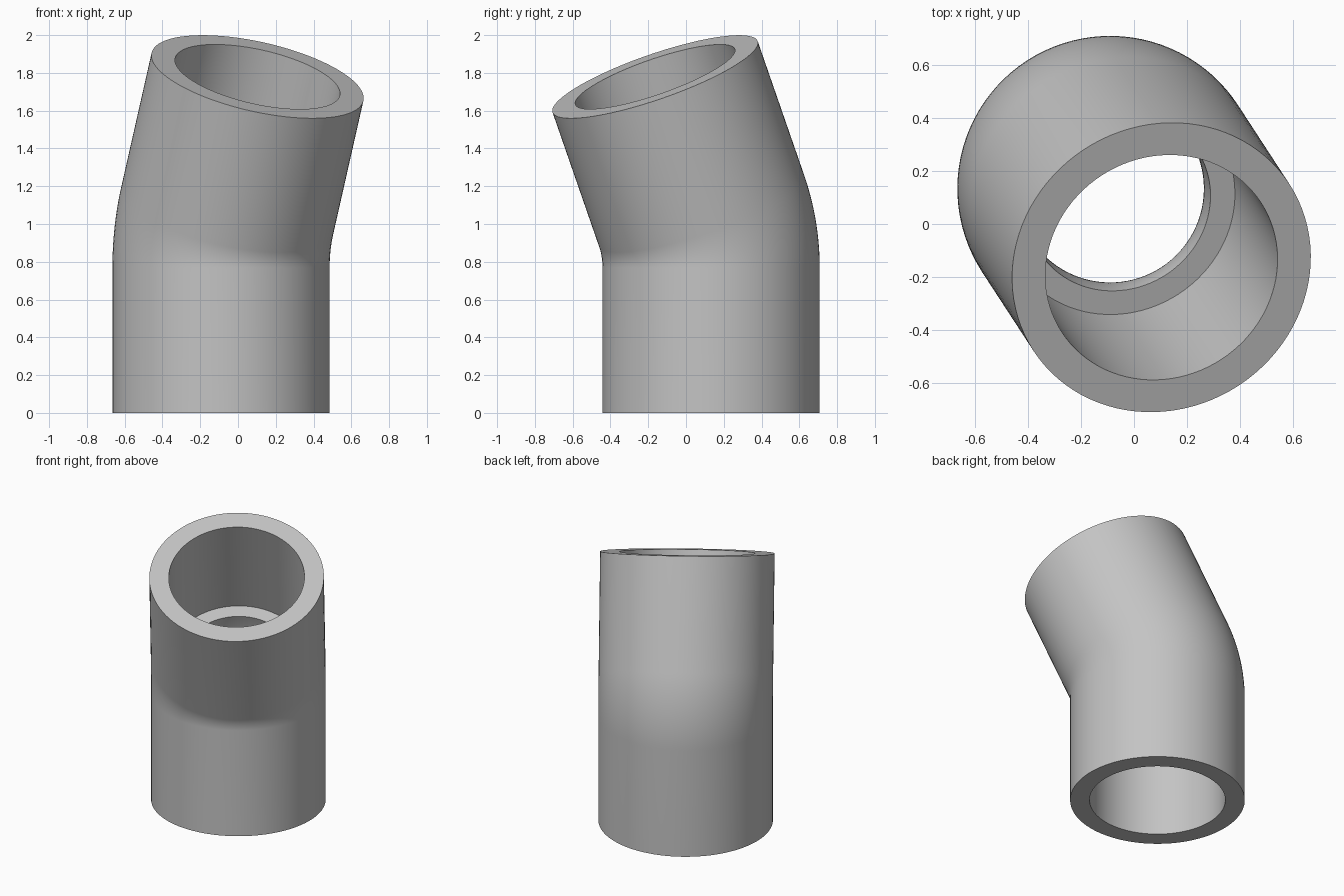
import bpy, bmesh, math
from mathutils import Vector, Matrix

cube = bpy.data.objects.get("Cube")
if cube:
    bpy.data.objects.remove(cube, do_unlink=True)

# Main dimensions
OUTER, SOCKET, BORE = 0.575, 0.447, 0.353
ANGLE = math.radians(22.5)
BEND_RADIUS = 0.79
LEG = 0.925 - BEND_RADIUS * math.tan(ANGLE / 2)
HEADING = math.radians(-56.9)
BASE = Vector((-0.09, 0.133, 0))
SIDES, STEPS = 96, 16


def frame(t, along):
    """Placement at bend fraction t, moved a further distance along the axis."""
    a = t * ANGLE
    centre = Vector((BEND_RADIUS * (1 - math.cos(a)), 0, LEG + BEND_RADIUS * math.sin(a)))
    centre += along * Vector((math.sin(a), 0, math.cos(a)))
    return (Matrix.Translation(BASE) @ Matrix.Rotation(HEADING, 4, 'Z')
            @ Matrix.Translation(centre) @ Matrix.Rotation(a, 4, 'Y'))


def ring(bm, t, along, radius):
    m = frame(t, along)
    turns = [2 * math.pi * i / SIDES for i in range(SIDES)]
    return [bm.verts.new(m @ Vector((radius * math.cos(u), radius * math.sin(u), 0))) for u in turns]


# Wall section: up the outside, over the rim, then back down socket, bore and socket
bend = [i / STEPS for i in range(STEPS + 1)]
section = [(0, -LEG, OUTER)] + [(t, 0, OUTER) for t in bend] + [(1, LEG, OUTER)]
section += [(1, LEG, SOCKET), (1, 0, SOCKET)]
section += [(t, 0, BORE) for t in reversed(bend)]
section += [(0, 0, SOCKET), (0, -LEG, SOCKET)]

# Sweep the section into one closed wall
bm = bmesh.new()
rings = [ring(bm, *s) for s in section]
for k, low in enumerate(rings):
    high = rings[(k + 1) % len(rings)]
    for i in range(SIDES):
        j = (i + 1) % SIDES
        bm.faces.new((low[i], low[j], high[j], high[i]))
bmesh.ops.recalc_face_normals(bm, faces=bm.faces)
mesh = bpy.data.meshes.new("pipe_elbow")
bm.to_mesh(mesh)
bm.free()

elbow = bpy.data.objects.new("pipe_elbow", mesh)
bpy.context.collection.objects.link(elbow)

# Plain grey plastic
grey = bpy.data.materials.new("grey plastic")
grey.use_nodes = True
colour = (0.55, 0.55, 0.55, 1)
grey.diffuse_color = colour
grey.node_tree.nodes["Principled BSDF"].inputs["Base Color"].default_value = colour
mesh.materials.append(grey)

# Smooth walls with crisp rims
bpy.ops.object.select_all(action='DESELECT')
elbow.select_set(True)
bpy.context.view_layer.objects.active = elbow
bpy.ops.object.shade_smooth_by_angle(angle=math.radians(30))
